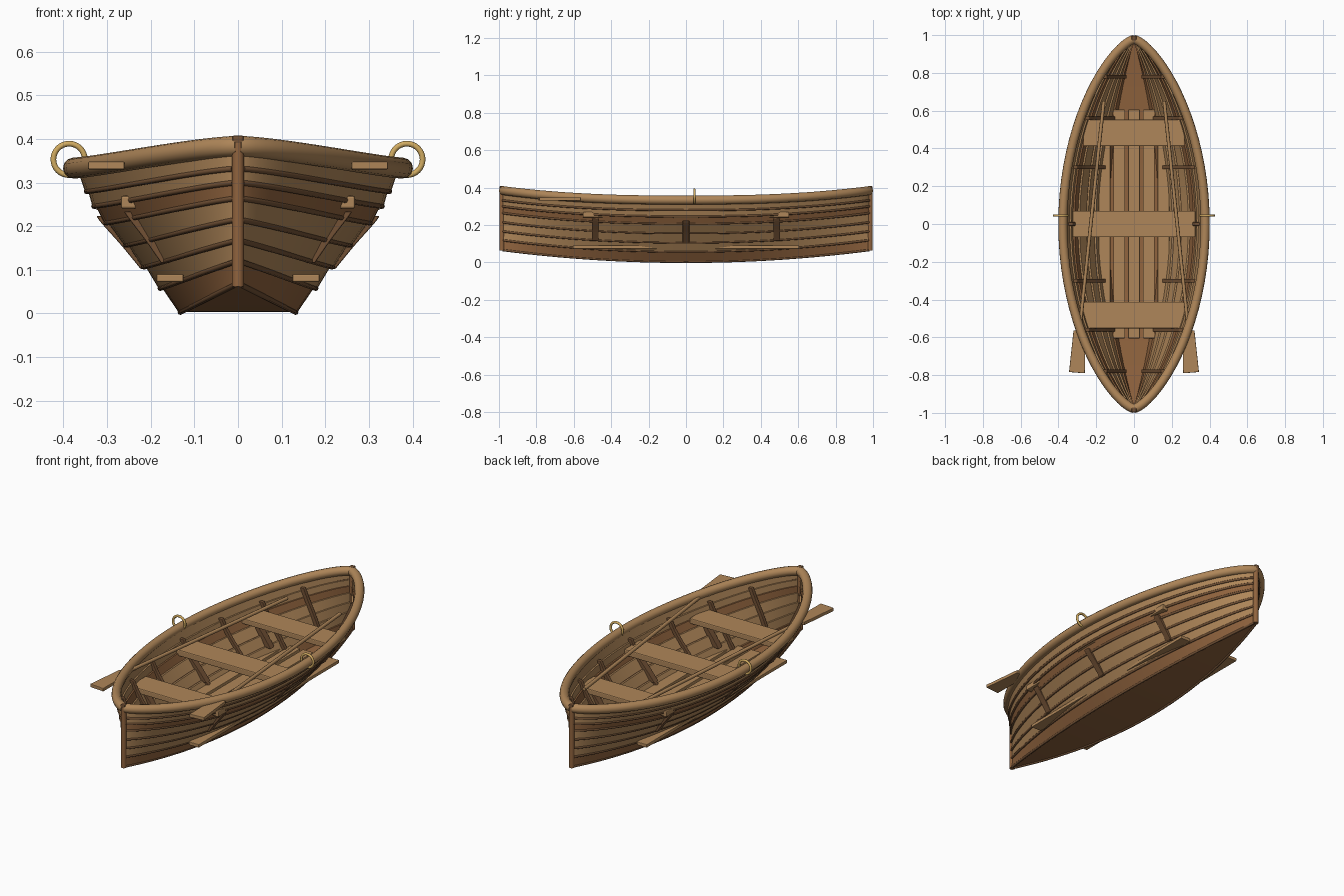
import bpy, bmesh, math
from mathutils import Vector

cube = bpy.data.objects.get("Cube")
if cube:
    bpy.data.objects.remove(cube)


def material(name, rgb):
    m = bpy.data.materials.new(name)
    m.use_nodes = True
    m.diffuse_color = (*rgb, 1)
    m.node_tree.nodes["Principled BSDF"].inputs["Base Color"].default_value = (*rgb, 1)
    return m


LIGHT = material("light wood", (0.43, 0.24, 0.10))
RED = material("reddish wood", (0.28, 0.126, 0.048))
DARK = material("dark wood", (0.17, 0.083, 0.036))
BRASS = material("brass", (0.64, 0.41, 0.12))

# Midship half section: strake edges from chine to rail
SECTION = [(0.127, 0.003), (0.173, 0.058), (0.211, 0.107), (0.252, 0.157),
           (0.298, 0.208), (0.325, 0.246), (0.342, 0.28), (0.365, 0.325)]
TOP = len(SECTION) - 1
END = 0.982
STATIONS = [END * math.sin(math.pi * (k / 40 - 0.5)) for k in range(41)]


def hull(i, y):
    """Point on the hull at strake edge i (may be fractional), station y."""
    a = min(int(i), TOP - 1)
    (x0, z0), (x1, z1) = SECTION[a], SECTION[a + 1]
    f, h = i - a, i / TOP
    u = min(1, abs(y) / END)
    taper = max(0, 1 - u * u) ** (1 - 0.29 * h)
    rise = (0.063 - 0.013 * h) * u ** (2 + 0.5 * h)
    return (x0 + (x1 - x0) * f) * taper, z0 + (z1 - z0) * f + rise


def finish(bm, name, mat, mirror=False, smooth=False, bevel=0):
    bmesh.ops.recalc_face_normals(bm, faces=bm.faces)
    mesh = bpy.data.meshes.new(name)
    bm.to_mesh(mesh)
    bm.free()
    mesh.materials.append(mat)
    ob = bpy.data.objects.new(name, mesh)
    bpy.context.collection.objects.link(ob)
    if bevel:
        mod = ob.modifiers.new("Bevel", 'BEVEL')
        mod.width, mod.segments = bevel, 2
    if mirror:
        ob.modifiers.new("Mirror", 'MIRROR').use_mirror_merge = False
    if smooth:
        bpy.ops.object.select_all(action='DESELECT')
        ob.select_set(True)
        bpy.context.view_layer.objects.active = ob
        bpy.ops.object.shade_smooth_by_angle(angle=math.radians(35))


def loft(name, rings, mat, **kw):
    """Skin closed rings of points and cap both ends."""
    bm = bmesh.new()
    vs = [[bm.verts.new(p) for p in ring] for ring in rings]
    n = len(vs[0])
    for a, b in zip(vs, vs[1:]):
        for j in range(n):
            k = (j + 1) % n
            bm.faces.new((a[j], a[k], b[k], b[j]))
    bm.faces.new(vs[0][::-1])
    bm.faces.new(vs[-1])
    finish(bm, name, mat, **kw)


def box(name, x0, x1, y0, y1, z0, z1, mat, **kw):
    rings = [[(x0, y, z0), (x1, y, z0), (x1, y, z1), (x0, y, z1)] for y in (y0, y1)]
    loft(name, rings, mat, **kw)


def hull_strip(name, lo, hi, y, width, outset, inset, mat):
    """Timber that follows the hull side between two strake edges."""
    pts = [hull(lo + (hi - lo) * k / 8, y) for k in range(9)]
    ring = [(x + outset, z) for x, z in pts] + [(max(x - inset, 0), z) for x, z in pts[::-1]]
    rings = [[(x, y + s * width / 2, z) for x, z in ring] for s in (-1, 1)]
    loft(name, rings, mat, mirror=True, bevel=0.003)


def tube(name, points, radius, mat, resolution=4):
    cu = bpy.data.curves.new(name, 'CURVE')
    cu.dimensions = '3D'
    cu.bevel_depth, cu.bevel_resolution, cu.use_fill_caps = radius, resolution, True
    sp = cu.splines.new('POLY')
    sp.points.add(len(points) - 1)
    for p, co in zip(sp.points, points):
        p.co = (*co, 1)
    sp.use_smooth = True
    cu.materials.append(mat)
    ob = bpy.data.objects.new(name, cu)
    bpy.context.collection.objects.link(ob)


# Overlapping side planks
for i in range(TOP):
    rings = []
    for y in STATIONS:
        (x0, z0), (x1, z1) = hull(i, y), hull(i + 1, y)
        rings.append([(x0 + 0.008, y, z0 - 0.002), (x1 + 0.002, y, z1 + 0.002),
                      (max(x1 - 0.010, 0), y, z1 + 0.002), (max(x0 - 0.002, 0), y, z0)])
    loft(f"side_plank_{i + 1}", rings, RED if i in (0, 4) else LIGHT, mirror=True, smooth=True)

# Flat bottom
rings = []
for y in STATIONS:
    x, z = hull(0, y)
    x += 0.004
    rings.append([(-x, y, z), (x, y, z), (x, y, z + 0.012), (-x, y, z + 0.012)])
loft("bottom", rings, RED, smooth=True)

# Gunwales and the rounded seam battens under each plank
for side, label in ((1, "left"), (-1, "right")):
    path = []
    for y in STATIONS:
        x, z = hull(TOP, y)
        path.append((side * (x * 1.03 + 0.001), y * 0.995, z + 0.008))
    tube(f"{label}_gunwale", path, 0.024, LIGHT)
    for i in range(TOP):
        edge = [(hull(i, y), y) for y in STATIONS[1:-1]]
        tube(f"{label}_seam_batten_{i + 1}",
             [(side * (x + 0.005), y, z) for (x, z), y in edge], 0.0065, DARK, 2)

# Stem and stern posts with caps
for s, label in ((-1, "stem"), (1, "stern")):
    y = s * 0.984
    tube(f"{label}_post", [(0, y, 0.062), (0, y, 0.39)], 0.014, RED)
    box(f"{label}_cap", -0.013, 0.013, y - 0.013, y + 0.013, 0.386, 0.408, DARK, bevel=0.005)

# Ribs inside the hull
for y in (-0.78, -0.56, -0.3, 0, 0.3, 0.56, 0.78):
    hull_strip("rib", 0.9, TOP - 0.6, y, 0.02, -0.003, 0.026, DARK)

# Slanted thwart supports showing through the planking
for y in (-0.485, 0, 0.485):
    hull_strip("thwart_support", 1.9, 4.4, y, 0.035, 0.016, 0.03, DARK)

# Thwarts
box("middle_thwart", -0.325, 0.325, -0.07, 0.07, 0.236, 0.27, LIGHT, bevel=0.005)
for s, label in ((-1, "front"), (1, "rear")):
    y = s * 0.482
    box(f"{label}_thwart", -0.268, 0.268, y - 0.07, y + 0.07, 0.24, 0.27, LIGHT, bevel=0.005)

# Floorboards
for k in range(-2, 3):
    x = k * 0.078
    box("floorboard", x - 0.031, x + 0.031, -0.605, 0.605, 0.072, 0.09, LIGHT, bevel=0.003)

# Oars and ring oarlocks
for side, label in ((1, "left"), (-1, "right")):
    tube(f"{label}_oar_shaft", [(side * 0.16, 0.65, 0.317), (side * 0.292, -0.6, 0.34)],
         0.0095, LIGHT, 2)
    rings = []
    for x, y, half in ((0.289, -0.565, 0.031), (0.302, -0.787, 0.042)):
        lean = Vector((half, side * half * 0.08, 0))
        c = Vector((side * x, y, 0.339))
        up = Vector((0, 0, 0.009))
        rings.append([c - lean - up, c + lean - up, c + lean + up, c - lean + up])
    loft(f"{label}_oar_blade", rings, LIGHT, bevel=0.003)
    bpy.ops.mesh.primitive_torus_add(
        location=(side * 0.387, 0.045, 0.353), rotation=(math.pi / 2, 0, 0),
        major_radius=0.036, minor_radius=0.0065, major_segments=32, minor_segments=10)
    oarlock = bpy.context.object
    oarlock.name = f"{label}_oarlock"
    oarlock.data.materials.append(BRASS)
    bpy.ops.object.shade_smooth()
